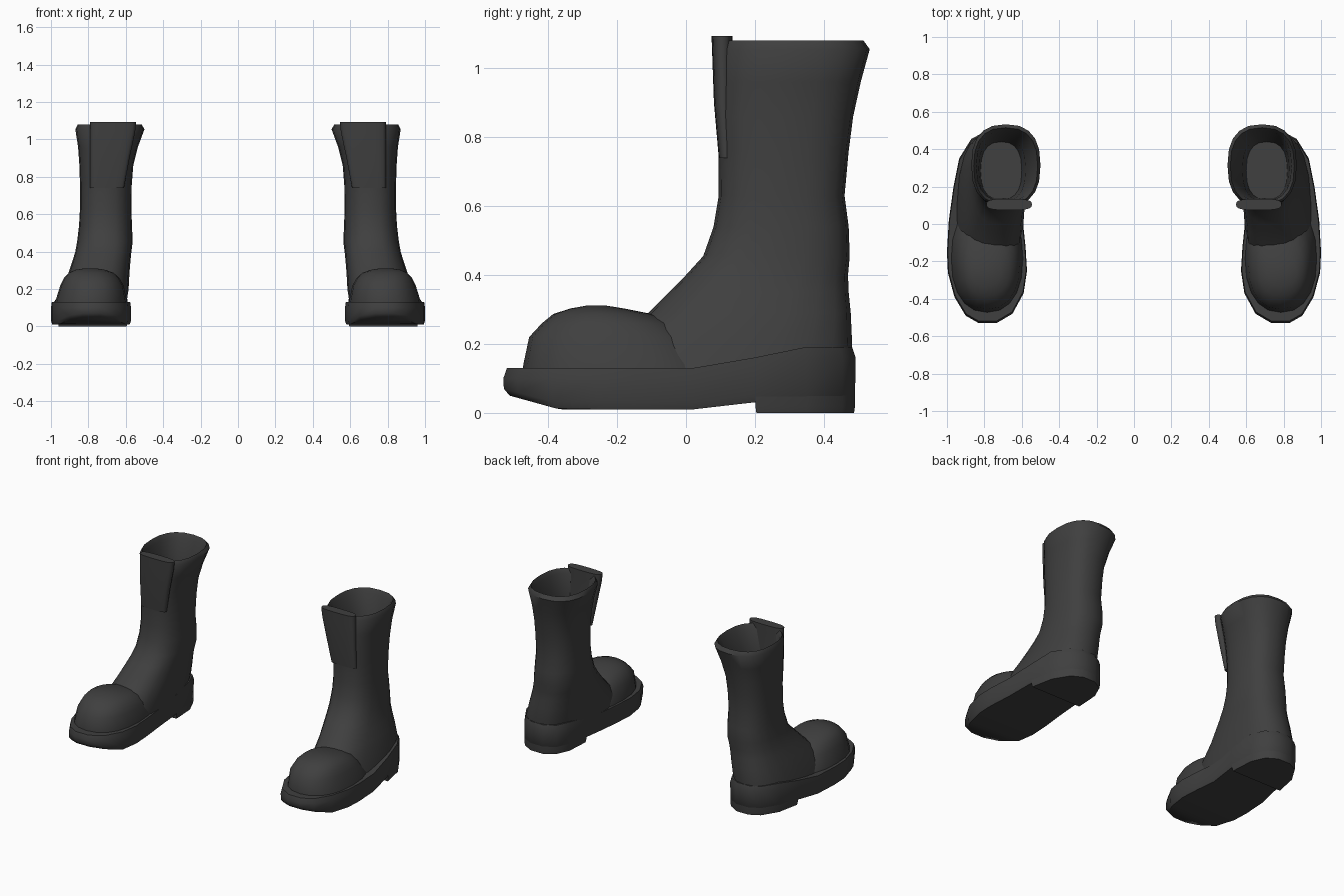
import bpy, bmesh, math

if "Cube" in bpy.data.objects:
    bpy.data.objects.remove(bpy.data.objects["Cube"])

rubber = bpy.data.materials.new("dark_grey_rubber")
rubber.diffuse_color = (0.05, 0.05, 0.05, 1)
rubber.use_nodes = True
rubber.node_tree.nodes["Principled BSDF"].inputs["Base Color"].default_value = rubber.diffuse_color


def ring(z, x0, x1, y0, y1, n=2.5, count=20):
    """Rounded-box cross-section at height z."""
    pts = []
    for i in range(count):
        a = 2 * math.pi * i / count
        c, s = math.cos(a), math.sin(a)
        px = math.copysign(abs(c) ** (2 / n), c)
        py = math.copysign(abs(s) ** (2 / n), s)
        pts.append(((x0 + x1) / 2 + px * (x1 - x0) / 2,
                    (y0 + y1) / 2 + py * (y1 - y0) / 2, z))
    return pts


def strip_cap(bm, vs):
    """Close a loop with quads running across from side to side."""
    n = len(vs)
    for i in range(n // 2 - 1):
        bm.faces.new((vs[i], vs[i + 1], vs[n - 2 - i], vs[n - 1 - i]))


def loft(name, rings, strips=False, angle=50):
    """Skin stacked rings, cap both ends and mirror to the other boot."""
    bm = bmesh.new()
    loops = [[bm.verts.new(p) for p in r] for r in rings]
    for a, b in zip(loops, loops[1:]):
        for i in range(len(a)):
            j = (i + 1) % len(a)
            bm.faces.new((a[i], a[j], b[j], b[i]))
    for end in (loops[0], loops[-1]):
        strip_cap(bm, end) if strips else bm.faces.new(end)
    bmesh.ops.recalc_face_normals(bm, faces=bm.faces)
    me = bpy.data.meshes.new(name)
    bm.to_mesh(me)
    bm.free()
    me.materials.append(rubber)
    ob = bpy.data.objects.new(name, me)
    bpy.context.collection.objects.link(ob)
    ob.modifiers.new("other_boot", "MIRROR").use_axis[0] = True
    bpy.ops.object.select_all(action="DESELECT")
    ob.select_set(True)
    bpy.context.view_layer.objects.active = ob
    bpy.ops.object.shade_smooth_by_angle(angle=math.radians(angle))
    return ob


# Upper: instep and shaft outside, over the rim, then down the hollow inside
loft("boot_upper", [
    ring(0.10, 0.60, 0.955, -0.30, 0.475),
    ring(0.20, 0.585, 0.935, -0.22, 0.482),
    ring(0.29, 0.58, 0.905, -0.11, 0.478),
    ring(0.35, 0.575, 0.885, -0.05, 0.472),
    ring(0.40, 0.57, 0.87, 0.00, 0.47),
    ring(0.455, 0.563, 0.86, 0.05, 0.475),
    ring(0.54, 0.567, 0.85, 0.08, 0.472),
    ring(0.63, 0.57, 0.845, 0.095, 0.46),
    ring(0.76, 0.568, 0.845, 0.095, 0.472),
    ring(0.86, 0.56, 0.848, 0.09, 0.485),
    ring(0.96, 0.535, 0.855, 0.092, 0.507),
    ring(1.055, 0.50, 0.87, 0.095, 0.533),
    ring(1.08, 0.515, 0.857, 0.105, 0.515),
    ring(1.05, 0.53, 0.842, 0.12, 0.50),
    ring(0.90, 0.58, 0.83, 0.12, 0.465),
    ring(0.72, 0.60, 0.82, 0.13, 0.44),
])

# Tongue standing just above the front of the rim
loft("tongue", [
    ring(0.74, 0.61, 0.79, 0.095, 0.14, 3),
    ring(0.90, 0.58, 0.79, 0.081, 0.135, 3),
    ring(1.04, 0.55, 0.79, 0.076, 0.135, 3),
    ring(1.093, 0.545, 0.79, 0.074, 0.135, 3),
])

# Rounded toe cap
loft("toe_cap", [
    ring(0.09, 0.59, 0.985, -0.475, 0.12, 2.3),
    ring(0.14, 0.595, 0.975, -0.472, 0.10, 2.3),
    ring(0.22, 0.612, 0.95, -0.455, 0.03, 2.3),
    ring(0.26, 0.635, 0.93, -0.418, -0.03, 2.3),
    ring(0.287, 0.665, 0.905, -0.385, -0.10, 2.2),
    ring(0.303, 0.71, 0.87, -0.335, -0.18, 2),
    ring(0.311, 0.76, 0.82, -0.29, -0.23, 2),
])

# Sole outline, outer side front to back, then inner side back to front
OUTLINE = [(.83, -.53), (.90, -.49), (.96, -.39), (.995, -.26), (1.0, -.15),
           (.99, .02), (.965, .2), (.935, .35), (.87, .455), (.80, .492),
           (.71, .492), (.64, .45), (.60, .36), (.59, .2), (.595, .02),
           (.58, -.12), (.572, -.25), (.59, -.37), (.65, -.48), (.735, -.53)]


def clamp01(t):
    return max(0.0, min(1.0, t))


def bottom(y):
    return 0.01 + 0.04 * clamp01((-0.38 - y) / 0.15) + 0.02 * clamp01((y - 0.03) / 0.1)


def top(y):
    return 0.13 + 0.06 * clamp01((y - 0.05) / 0.3)


def scaled(pts, s, height, cx=0.785, cy=0.0):
    return [(cx + (x - cx) * s, cy + (y - cy) * s, height(y)) for x, y in pts]


# Welted sole rising towards the heel
loft("sole", [
    scaled(OUTLINE, 0.965, bottom),
    scaled(OUTLINE, 0.997, lambda y: bottom(y) + 0.02),
    scaled(OUTLINE, 1.0, lambda y: top(y) - 0.03),
    scaled(OUTLINE, 0.98, top),
], strips=True, angle=40)

# Heel block under the back of the sole
HEEL = OUTLINE[6:14]
loft("heel", [
    scaled(HEEL, 0.97, lambda y: 0.0, 0.77, 0.34),
    scaled(HEEL, 0.99, lambda y: 0.02, 0.77, 0.34),
    scaled(HEEL, 0.99, lambda y: 0.09, 0.77, 0.34),
], strips=True, angle=40)
